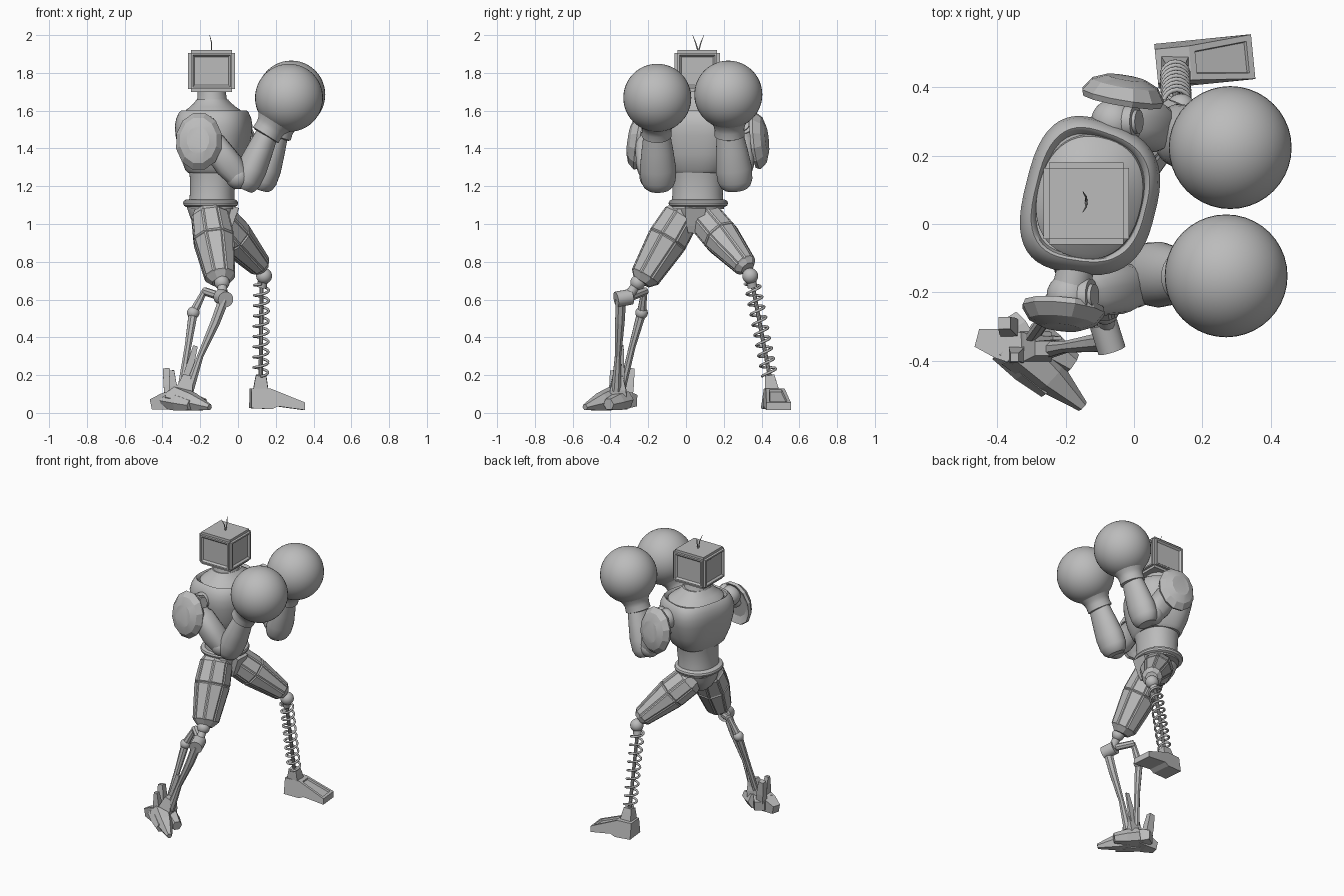
import bpy, bmesh, math
from mathutils import Vector as V

cube = bpy.data.objects.get("Cube")
if cube:
    bpy.data.objects.remove(cube, do_unlink=True)

GREY = bpy.data.materials.new("plain grey")
GREY.use_nodes = True
GREY.diffuse_color = (0.5, 0.5, 0.5, 1)
GREY.node_tree.nodes["Principled BSDF"].inputs["Base Color"].default_value = GREY.diffuse_color

FORWARD, LEFTWARD, UP = V((1, 0, 0)), V((0, 1, 0)), V((0, 0, 1))
CHEST_FACING = V((1, -0.25, 0)).normalized()


def finish(name, bm, angle=35):
    bmesh.ops.recalc_face_normals(bm, faces=bm.faces[:])
    mesh = bpy.data.meshes.new(name)
    bm.to_mesh(mesh)
    bm.free()
    mesh.materials.append(GREY)
    if angle:
        mesh.shade_smooth()
        mesh.set_sharp_from_angle(angle=math.radians(angle))
    obj = bpy.data.objects.new(name, mesh)
    bpy.context.collection.objects.link(obj)
    return obj


def loft(name, points, radii, sides=24, ref=UP, axis=None, aspect=1, power=2, taper=0, panel=0, angle=35):
    """Skin superellipse rings along a path; radii run towards ref, aspect widens across it."""
    bm = bmesh.new()
    points = [V(p) for p in points]
    rings = []
    for i, (point, radius) in enumerate(zip(points, radii)):
        along = axis or points[min(i + 1, len(points) - 1)] - points[max(i - 1, 0)]
        along = along.normalized()
        depth = (ref - along * ref.dot(along)).normalized()
        across = along.cross(depth)
        ring = []
        for k in range(sides):
            turn = 2 * math.pi * (k + 0.5) / sides
            c, s = (math.copysign(abs(q) ** (2 / power), q) for q in (math.cos(turn), math.sin(turn)))
            ring.append(bm.verts.new(point + radius * (depth * c + across * aspect * s * (1 - taper * c))))
        rings.append(ring)
    quads = []
    for low, high in zip(rings, rings[1:]):
        for k in range(sides):
            j = (k + 1) % sides
            quads.append(bm.faces.new((low[k], low[j], high[j], high[k])))
    bm.faces.new(rings[0])
    bm.faces.new(rings[-1])
    if panel:
        bmesh.ops.recalc_face_normals(bm, faces=bm.faces[:])
        limit = max(face.calc_area() for face in quads) * 0.6
        bmesh.ops.inset_individual(bm, faces=[face for face in quads if face.calc_area() > limit],
                                   thickness=panel, depth=panel * 0.6)
    return finish(name, bm, angle)


def bone(name, start, end, profile, **options):
    """Straight loft; profile is (fraction of length, radius) pairs."""
    start, end = V(start), V(end)
    return loft(name, [start.lerp(end, t) for t, r in profile], [r for t, r in profile], **options)


def rod(name, start, end, radius, **options):
    return bone(name, start, end, [(0, radius), (1, radius)], **options)


def ball(name, centre, radius):
    bm = bmesh.new()
    bmesh.ops.create_uvsphere(bm, u_segments=40, v_segments=24, radius=radius)
    bmesh.ops.translate(bm, vec=V(centre), verts=bm.verts[:])
    return finish(name, bm, 60)


# Head: chamfered box with a shallow recessed pane on each side
bm = bmesh.new()
bmesh.ops.create_cube(bm, size=1)
bmesh.ops.scale(bm, vec=(0.25, 0.24, 0.22), verts=bm.verts[:])
bmesh.ops.translate(bm, vec=(-0.14, 0.06, 1.81), verts=bm.verts[:])
bmesh.ops.bevel(bm, geom=bm.edges[:], offset=0.016, segments=2, affect='EDGES')
panes = [face for face in bm.faces if face.calc_area() > 0.02 and abs(face.normal.z) < 0.5]
bmesh.ops.inset_individual(bm, faces=panes, thickness=0.014, depth=0)
bmesh.ops.inset_individual(bm, faces=panes, thickness=0.014, depth=-0.012)
finish("head", bm, 25)
for side, sign in (("left", 1), ("right", -1)):
    loft(side + "_antenna", [(-0.14, 0.065, 1.91), (-0.14, 0.065 + sign * 0.014, 1.96),
                             (-0.15, 0.065 + sign * 0.03, 2)], [0.004, 0.003, 0.001], sides=6, ref=FORWARD)

# Torso
upright = dict(axis=UP, sides=48)
bone("abdomen", (-0.14, 0.06, 1.08), (-0.13, 0.065, 1.34), [(0, 0.125), (0.3, 0.118), (0.65, 0.122), (1, 0.14)],
     ref=FORWARD, aspect=1.13, power=2.2, **upright)
bone("chest_shell", (-0.13, 0.065, 1.27), (-0.126, 0.08, 1.6),
     [(0, 0.125), (0.05, 0.14), (0.3, 0.17), (0.6, 0.19), (0.76, 0.194), (0.88, 0.187),
      (0.97, 0.174), (1, 0.164), (0.98, 0.157), (0.9, 0.15)],
     ref=CHEST_FACING, aspect=1.17, power=2.8, taper=0.08, **upright)
bone("collar", (-0.128, 0.08, 1.56), (-0.136, 0.07, 1.66),
     [(0, 0.155), (0.3, 0.152), (0.45, 0.138), (0.6, 0.118), (0.8, 0.096), (1, 0.08)],
     ref=CHEST_FACING, aspect=1.18, power=2.3, **upright)
bone("neck", (-0.136, 0.07, 1.63), (-0.14, 0.065, 1.72), [(0, 0.09), (0.4, 0.078), (1, 0.072)],
     ref=FORWARD, aspect=1.08, **upright)
bone("belt", (-0.145, 0.065, 1.09), (-0.145, 0.065, 1.13),
     [(0, 0.13), (0.2, 0.142), (0.5, 0.146), (0.8, 0.142), (1, 0.13)],
     ref=FORWARD, aspect=1.08, power=2.2, **upright)
bone("pelvis", (-0.14, 0.05, 0.95), (-0.145, 0.06, 1.1), [(0, 0.05), (0.2, 0.08), (0.55, 0.11), (1, 0.13)],
     ref=FORWARD, aspect=0.8, power=2.5, **upright)
bone("crotch_plate", (-0.06, 0.045, 0.955), (-0.02, 0.05, 1.09), [(0, 0.018), (0.3, 0.024), (1, 0.03)],
     sides=4, ref=FORWARD, aspect=2.2, power=4, angle=0)

# Arms: joint, upper arm, forearm, glove and shoulder pad on each side
ARMS = {
    "right": dict(shoulder=(-0.19, -0.21, 1.5), elbow=(0, -0.18, 1.25), tip=(0.025, -0.145, 1.185),
                  wrist=(0.165, -0.155, 1.5), glove=(0.27, -0.152, 1.668),
                  pad=(-0.205, -0.235, 1.435), out=(-0.1, -1, 0.15)),
    "left": dict(shoulder=(-0.06, 0.3, 1.5), elbow=(0.08, 0.28, 1.26), tip=(0.115, 0.265, 1.185),
                 wrist=(0.215, 0.23, 1.5), glove=(0.282, 0.224, 1.685),
                 pad=(-0.035, 0.36, 1.44), out=(0.17, 1, 0.1)),
}
for side, places in ARMS.items():
    shoulder, elbow, tip, wrist, glove, pad, out = (V(place) for place in places.values())
    out.normalize()
    ball(side + "_shoulder_joint", shoulder, 0.066)
    rod(side + "_shoulder_axle", (-0.12, 0.08, 1.51), shoulder, 0.055)
    rod(side + "_shoulder_disc", shoulder, shoulder + V((0.065, 0, 0.025)), 0.05, sides=20)
    rod(side + "_shoulder_cap", shoulder, shoulder + V((0.075, 0, 0.03)), 0.035, sides=20)
    bone(side + "_upper_arm", shoulder, elbow, [(0, 0.05), (0.25, 0.06), (0.3, 0.07), (0.75, 0.076), (1, 0.06)],
         sides=16, ref=FORWARD, power=2.5)
    ball(side + "_elbow", elbow, 0.066)
    bone(side + "_forearm", tip, wrist,
         [(0, 0.05), (0.05, 0.066), (0.15, 0.077), (0.35, 0.08), (0.65, 0.07), (1, 0.056)],
         sides=32, ref=FORWARD, aspect=1.2)
    bone(side + "_glove_cuff", wrist, glove,
         [(-0.2, 0.066), (-0.17, 0.08), (0, 0.078), (0.12, 0.083), (0.3, 0.105), (0.45, 0.13)],
         sides=32, ref=FORWARD)
    ball(side + "_glove", glove, 0.18)
    # Thin faceted shield, dished on its inner side
    bone(side + "_shoulder_pad", pad, pad + out * 0.07,
         [(0.3, 0.1), (0, 0.148), (0.25, 0.156), (0.75, 0.125), (1, 0.075)],
         sides=12, axis=out, aspect=0.8, angle=20)
    rod(side + "_pad_mount", shoulder, pad + out * 0.025, 0.04, sides=12)

# Thighs: faceted, with long raised armour panels
thigh = dict(sides=8, ref=FORWARD, angle=0, panel=0.01)
bone("right_thigh", (-0.155, 0, 1.08), (-0.09, -0.235, 0.69),
     [(0, 0.075), (0.1, 0.1), (0.42, 0.11), (0.93, 0.08), (1, 0.05)], **thigh)
bone("left_thigh", (-0.13, 0.085, 1.05), (0.13, 0.327, 0.765),
     [(0, 0.075), (0.12, 0.096), (0.42, 0.098), (0.95, 0.06), (1, 0.04)], **thigh)

# Right shin: ball knee, cross axle and two struts
knee, axle_inner, axle_outer = (-0.085, -0.255, 0.69), (-0.09, -0.29, 0.615), (-0.065, -0.37, 0.6)
ball("right_knee", knee, 0.04)
rod("right_knee_stem", knee, (-0.08, -0.31, 0.61), 0.026, sides=12)
rod("right_axle", axle_outer, axle_inner, 0.042, sides=20)
rod("right_axle_arm", axle_inner, (-0.18, -0.215, 0.645), 0.022, sides=8)
strut = dict(sides=8, ref=LEFTWARD, angle=0)
loft("front_strut", [(-0.075, -0.345, 0.6), (-0.12, -0.35, 0.48), (-0.2, -0.36, 0.3), (-0.26, -0.37, 0.12)],
     [0.03, 0.027, 0.018, 0.028], **strut)
joint = (-0.237, -0.235, 0.53)
loft("rear_strut", [(-0.175, -0.22, 0.65), joint, (-0.265, -0.285, 0.35), (-0.3, -0.335, 0.14)],
     [0.016, 0.026, 0.019, 0.02], **strut)
ball("strut_joint", joint, 0.033)

# Right foot: claws and spurs, each a tapering block from start to end
TOES = {
    "main_toe": ((-0.34, -0.36, 0.085), (-0.15, -0.535, 0.03), 0.07, 0.017),
    "inner_toe": ((-0.31, -0.32, 0.07), (-0.18, -0.41, 0.045), 0.052, 0.033),
    "outer_toe": ((-0.38, -0.36, 0.065), (-0.25, -0.485, 0.04), 0.05, 0.03),
}
BLOCKS = {
    "heel": ((-0.32, -0.37, 0.075), (-0.455, -0.335, 0.045), 0.063, 0.035),
    "rear_block": ((-0.33, -0.34, 0.07), (-0.37, -0.275, 0.065), 0.052, 0.04),
    "heel_spur": ((-0.36, -0.31, 0.06), (-0.38, -0.29, 0.235), 0.033, 0.023),
    "outer_spur": ((-0.34, -0.38, 0.06), (-0.35, -0.39, 0.225), 0.032, 0.016),
    "ankle_block": ((-0.3, -0.36, 0.06), (-0.265, -0.36, 0.2), 0.062, 0.033),
}
for group, sides, power in ((TOES, 6, 2), (BLOCKS, 4, 2.6)):
    for part, (start, end, thick, thin) in group.items():
        rises = end[2] - start[2] > 0.1
        bone("right_" + part, start, end, [(0, thick), (0.5, thick * 0.66 + thin * 0.44), (1, thin)],
             sides=sides, power=power, ref=FORWARD if rises else UP, angle=0)
bone("right_calf_fin", (-0.28, -0.335, 0.15), (-0.225, -0.335, 0.355), [(0, 0.035), (1, 0.016)],
     sides=4, power=2.6, ref=FORWARD, aspect=0.4, angle=0)

# Left shin: coil spring around a thin core
top, foot = V((0.125, 0.35, 0.69)), V((0.12, 0.442, 0.2))
ball("left_knee", (0.138, 0.34, 0.725), 0.042)
rod("left_knee_cup", (0.135, 0.343, 0.715), (0.125, 0.352, 0.665), 0.026, sides=16)
rod("spring_core", top, foot, 0.011, sides=10)
down = (foot - top).normalized()
first = down.cross(FORWARD).normalized()
second = down.cross(first)
TURNS, STEPS = 9, 18
helix = []
for i in range(TURNS * STEPS + 1):
    turn = 2 * math.pi * i / STEPS
    helix.append(top.lerp(foot, i / (TURNS * STEPS)) + (first * math.cos(turn) + second * math.sin(turn)) * 0.039)
loft("coil_spring", helix, [0.007] * len(helix), sides=8, ref=down, angle=60)

# Left foot: wedge shoe from a side profile, narrower on top, with a slot in the slope
bm = bmesh.new()
profile = [(-0.14, 0.025), (-0.03, 0.02), (0, 0.035), (0.145, 0.015), (0.145, 0.055), (-0.04, 0.13), (-0.14, 0.13)]
near, far = ([bm.verts.new((x, sign * (0.066 - 0.2 * max(z - 0.05, 0)), z)) for x, z in profile]
             for sign in (-1, 1))
bm.faces.new(near)
bm.faces.new(far)
for i in range(len(profile)):
    j = (i + 1) % len(profile)
    bm.faces.new((near[i], near[j], far[j], far[i]))
bmesh.ops.recalc_face_normals(bm, faces=bm.faces[:])
slope = [face for face in bm.faces if face.normal.z > 0.5 and face.calc_center_median().x > 0.03]
bmesh.ops.inset_individual(bm, faces=slope, thickness=0.025, depth=0)
bmesh.ops.inset_individual(bm, faces=slope, thickness=0.004, depth=-0.012)
shoe = finish("left_foot", bm, 0)
shoe.location = (0.205, 0.476, 0)
shoe.rotation_euler.z = 0.1
bone("left_ankle", (0.12, 0.457, 0.11), (0.122, 0.443, 0.2), [(0, 0.05), (0.7, 0.038), (1, 0.032)],
     sides=4, ref=FORWARD, aspect=0.9, power=4, angle=0)
